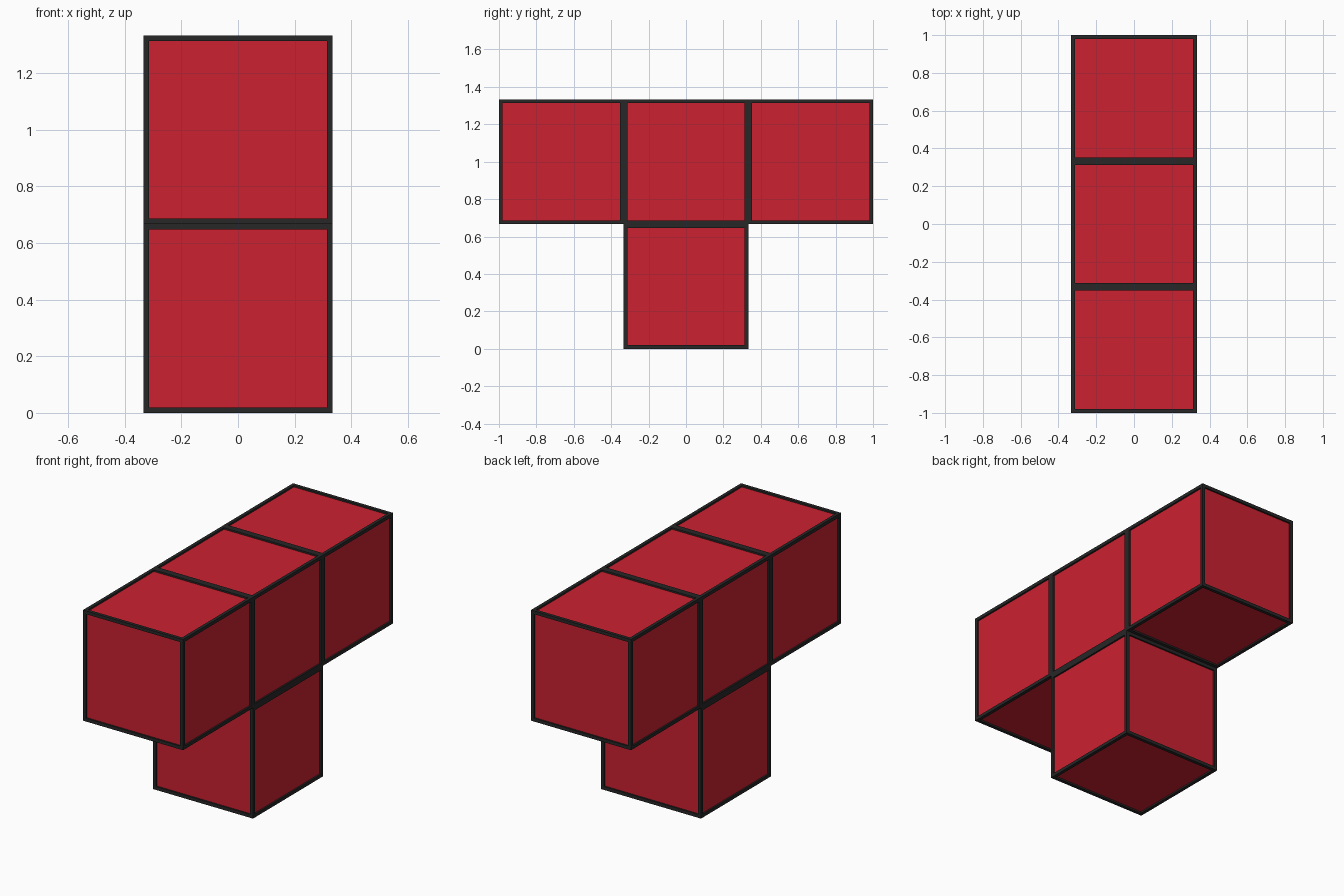
import bpy, bmesh
from mathutils import Matrix, Vector

if "Cube" in bpy.data.objects:
    bpy.data.objects.remove(bpy.data.objects["Cube"])

S = 2 / 3          # cube size
BORDER = 0.028     # dark edge width
DEPTH = 0.01       # panel recess
CELLS = {"left_block": (0, -S, 1.5 * S), "middle_block": (0, 0, 1.5 * S),
         "right_block": (0, S, 1.5 * S), "stem_block": (0, 0, 0.5 * S)}


def material(name, color):
    m = bpy.data.materials.new(name)
    m.diffuse_color = color
    m.use_nodes = True
    m.node_tree.nodes["Principled BSDF"].inputs["Base Color"].default_value = m.diffuse_color
    return m


def add_object(name, bm, mat):
    me = bpy.data.meshes.new(name)
    bm.to_mesh(me)
    bm.free()
    me.materials.append(mat)
    ob = bpy.data.objects.new(name, me)
    bpy.context.collection.objects.link(ob)
    return ob


red = material("red", (0.6, 0.015, 0.03, 1))
dark = material("dark", (0.02, 0.02, 0.02, 1))

# Dark frame: exposed cube faces, each with a recessed square opening
bm = bmesh.new()
for pos in CELLS.values():
    bmesh.ops.create_cube(bm, size=S, matrix=Matrix.Translation(pos))
centres = [Vector(p) for p in CELLS.values()]
hidden = []
for f in bm.faces:
    c = f.calc_center_median()
    if sum((c - p).length < S * 0.51 for p in centres) > 1:
        hidden.append(f)
bmesh.ops.delete(bm, geom=hidden, context='FACES')
bmesh.ops.remove_doubles(bm, verts=bm.verts[:], dist=0.001)
bm.normal_update()
openings = bm.faces[:]
bmesh.ops.inset_individual(bm, faces=openings, thickness=BORDER)
bmesh.ops.inset_individual(bm, faces=openings, thickness=0.0, depth=-DEPTH)
bmesh.ops.delete(bm, geom=openings, context='FACES')
add_object("edge_frame", bm, dark)

# Red blocks filling the frame
for name, pos in CELLS.items():
    bm = bmesh.new()
    bmesh.ops.create_cube(bm, size=S - 2 * DEPTH, matrix=Matrix.Translation(pos))
    add_object(name, bm, red)
